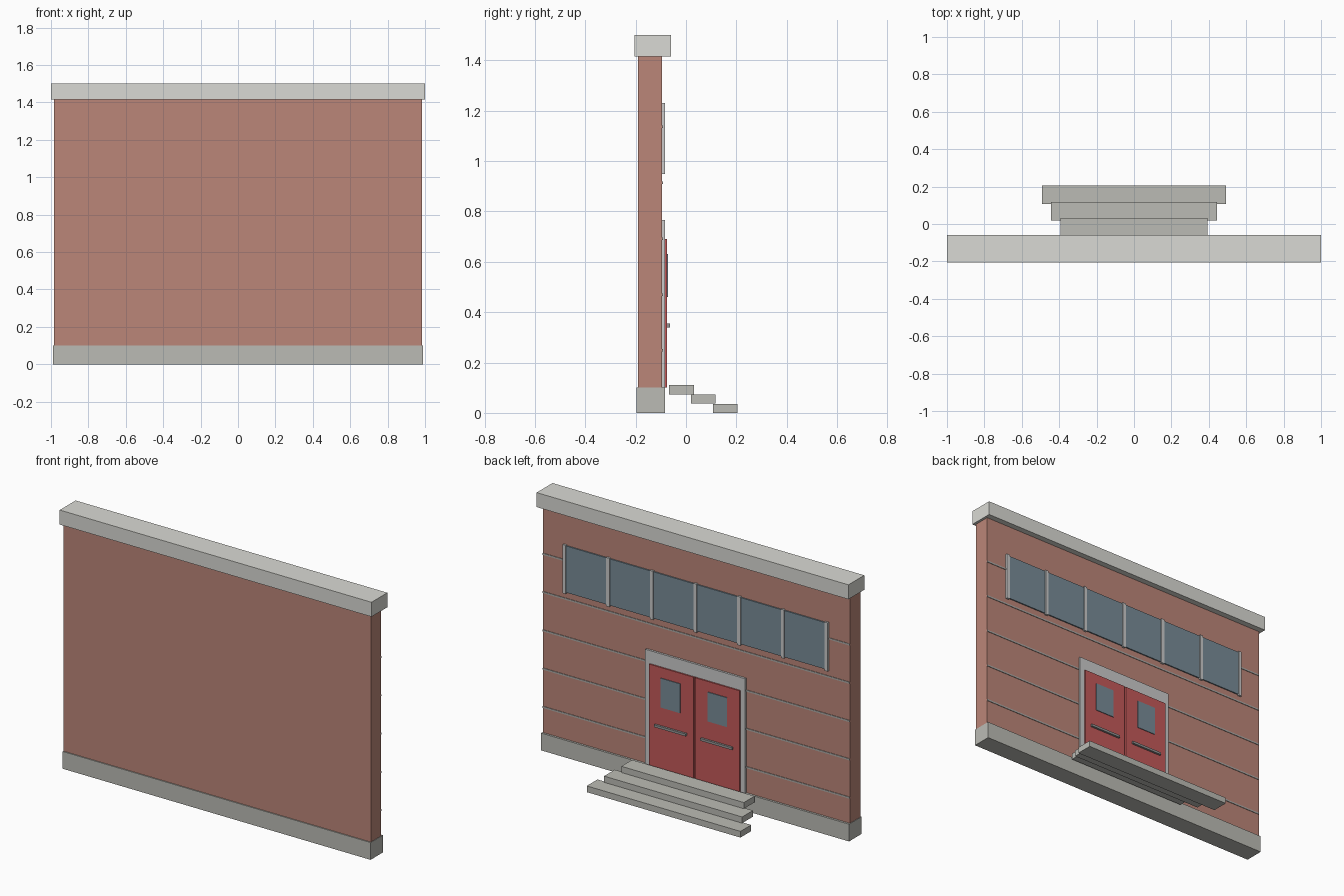
import bpy

if "Cube" in bpy.data.objects:
    bpy.data.objects.remove(bpy.data.objects["Cube"])


def material(name, r, g, b):
    m = bpy.data.materials.new(name)
    m.diffuse_color = (r, g, b, 1)
    m.use_nodes = True
    m.node_tree.nodes["Principled BSDF"].inputs["Base Color"].default_value = m.diffuse_color
    return m


BRICK = material("brick", 0.50, 0.24, 0.19)
STONE = material("stone", 0.50, 0.50, 0.46)
COPING = material("coping", 0.70, 0.70, 0.66)
TRIM = material("trim", 0.60, 0.60, 0.58)
JOINT = material("joint", 0.42, 0.40, 0.38)
RED = material("red_paint", 0.55, 0.10, 0.10)
GLASS = material("glass", 0.19, 0.26, 0.31)
METAL = material("metal", 0.30, 0.30, 0.30)


def box(name, x, y, z, mat):
    """Axis-aligned box from (min, max) pairs."""
    verts = [(a, b, c) for a in x for b in y for c in z]
    faces = [(0, 1, 3, 2), (4, 6, 7, 5), (0, 4, 5, 1),
             (2, 3, 7, 6), (0, 2, 6, 4), (1, 5, 7, 3)]
    mesh = bpy.data.meshes.new(name)
    mesh.from_pydata(verts, [], faces)
    mesh.materials.append(mat)
    ob = bpy.data.objects.new(name, mesh)
    bpy.context.collection.objects.link(ob)
    return ob


FACE = -0.095  # decorated face of the wall

# Wall, plinth and coping
box("wall", (-0.985, 0.985), (-0.19, FACE), (0.002, 1.42), BRICK)
box("plinth", (-0.988, 0.988), (-0.196, -0.083), (0, 0.10), STONE)
box("coping", (-1, 1), (-0.205, -0.06), (1.416, 1.5), COPING)

# Horizontal joints
for i in range(5):
    z = 0.248 + 0.222 * i
    box(f"wall_joint_{i + 1}", (-0.985, 0.985), (FACE - 0.005, -0.092),
        (z - 0.005, z + 0.005), JOINT)

# Ribbon window with mullions
box("ribbon_window_glass", (-0.84, 0.84), (FACE - 0.005, -0.088), (0.955, 1.225), GLASS)
for i in range(7):
    x = -0.84 + 0.28 * i
    box(f"window_mullion_{i + 1}", (x - 0.01, x + 0.01), (FACE - 0.005, -0.083),
        (0.948, 1.23), TRIM)

# Door frame header
box("door_frame_header", (-0.32, 0.32), (FACE - 0.005, -0.083), (0.69, 0.765), TRIM)

# Mirrored jambs and door leaves
for side, s in (("left", -1), ("right", 1)):
    def span(a, b):
        return tuple(sorted((s * a, s * b)))
    box(f"door_jamb_{side}", span(0.29, 0.32), (FACE - 0.005, -0.083), (0.095, 0.69), TRIM)
    box(f"door_leaf_{side}", span(0.005, 0.29), (FACE - 0.005, -0.075), (0.10, 0.69), RED)
    box(f"door_window_{side}", span(0.088, 0.212), (-0.08, -0.071), (0.46, 0.63), GLASS)
    box(f"door_push_bar_{side}", span(0.047, 0.25), (-0.08, -0.063), (0.34, 0.354), METAL)

# Entrance steps, bottom to top
for i in range(3):
    half = 0.493 - 0.05 * i
    y = 0.205 - 0.087 * i
    z = 0.037 * i
    box(f"step_{i + 1}", (-half, half), (y - 0.098, y), (z, z + 0.036), STONE)
